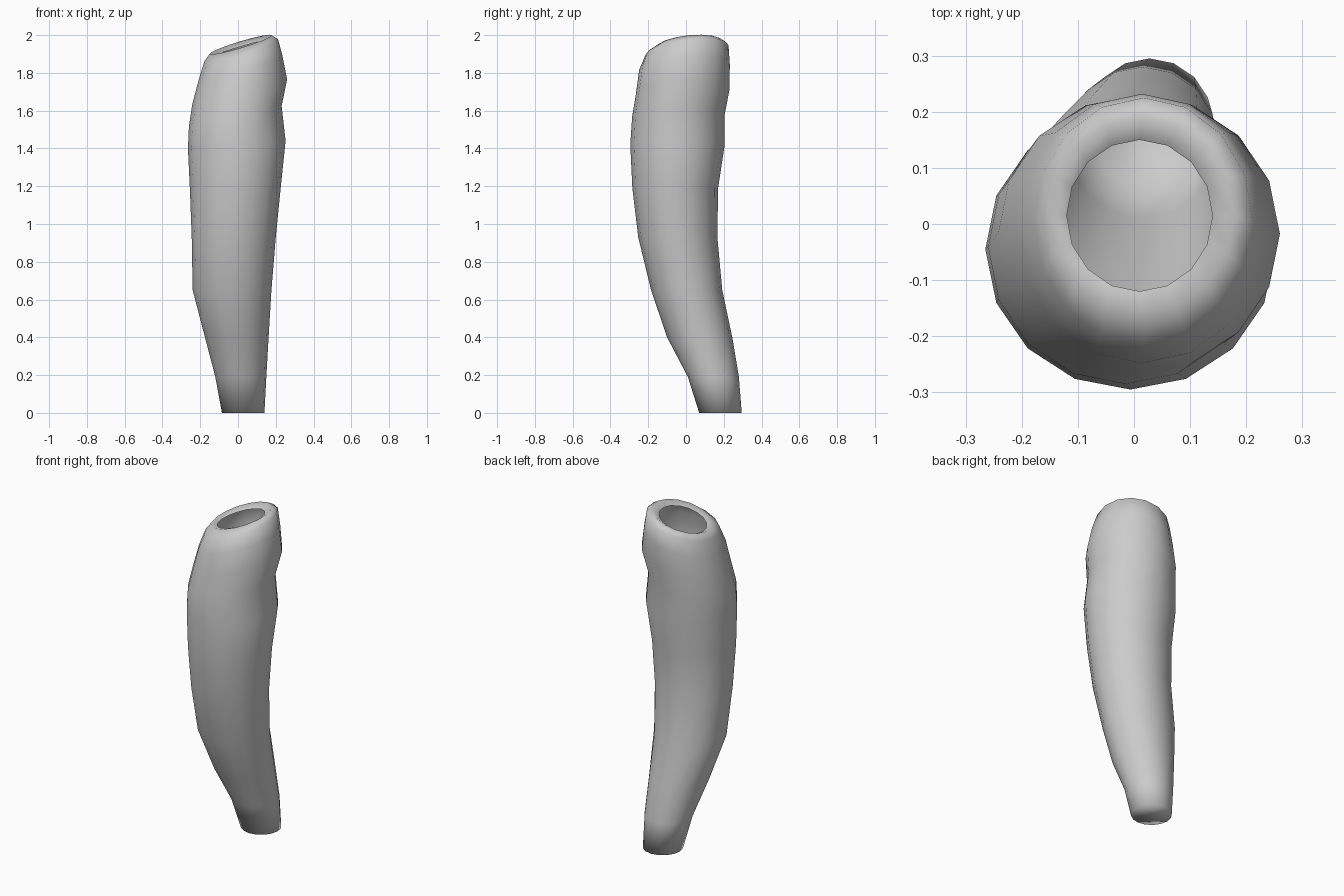
import bpy, bmesh, math

SIDES = 16

# Cross-sections, bottom to rim:
# left x, right x, front y, back y, centre z, slope along x, slope along y
rings = [
    (-0.085, 0.140, 0.070, 0.295, 0.00, 0.00, 0.00),
    (-0.120, 0.150, 0.010, 0.280, 0.19, 0.00, 0.00),
    (-0.175, 0.162, -0.100, 0.245, 0.40, 0.00, 0.00),
    (-0.240, 0.177, -0.185, 0.192, 0.65, 0.00, 0.00),
    (-0.245, 0.200, -0.253, 0.166, 0.93, 0.00, 0.00),
    (-0.255, 0.226, -0.284, 0.170, 1.19, 0.00, 0.00),
    (-0.265, 0.252, -0.295, 0.205, 1.42, 0.08, 0.00),
    (-0.260, 0.231, -0.285, 0.203, 1.57, 0.22, 0.00),
    (-0.242, 0.260, -0.265, 0.230, 1.70, 0.26, 0.04),
    (-0.207, 0.235, -0.248, 0.232, 1.83, 0.28, 0.06),
    (-0.178, 0.212, -0.215, 0.225, 1.92, 0.30, 0.12),
    (-0.150, 0.178, -0.160, 0.190, 1.95, 0.30, 0.10),
    (-0.120, 0.140, -0.120, 0.150, 1.93, 0.30, 0.06),
]


def add_ring(bm, xl, xr, yf, yb, zc, kx, ky):
    cx, cy = (xl + xr) / 2, (yf + yb) / 2
    rx, ry = (xr - xl) / 2, (yb - yf) / 2
    verts = []
    for i in range(SIDES):
        a = 2 * math.pi * i / SIDES
        dx, dy = rx * math.cos(a), ry * math.sin(a)
        verts.append(bm.verts.new((cx + dx, cy + dy, zc + kx * dx + ky * dy)))
    return verts


# Curved hollow sleeve: lofted shell, rolled-in rim, closed narrow end
bm = bmesh.new()
loops = [add_ring(bm, *r) for r in rings]
for lower, upper in zip(loops, loops[1:]):
    for i in range(SIDES):
        j = (i + 1) % SIDES
        bm.faces.new((lower[i], lower[j], upper[j], upper[i]))
bm.faces.new(list(reversed(loops[0])))
for f in bm.faces:
    f.smooth = True

mesh = bpy.data.meshes.new("curved_sleeve")
bm.to_mesh(mesh)
bm.free()
sleeve = bpy.data.objects.new("curved_sleeve", mesh)
bpy.context.collection.objects.link(sleeve)
